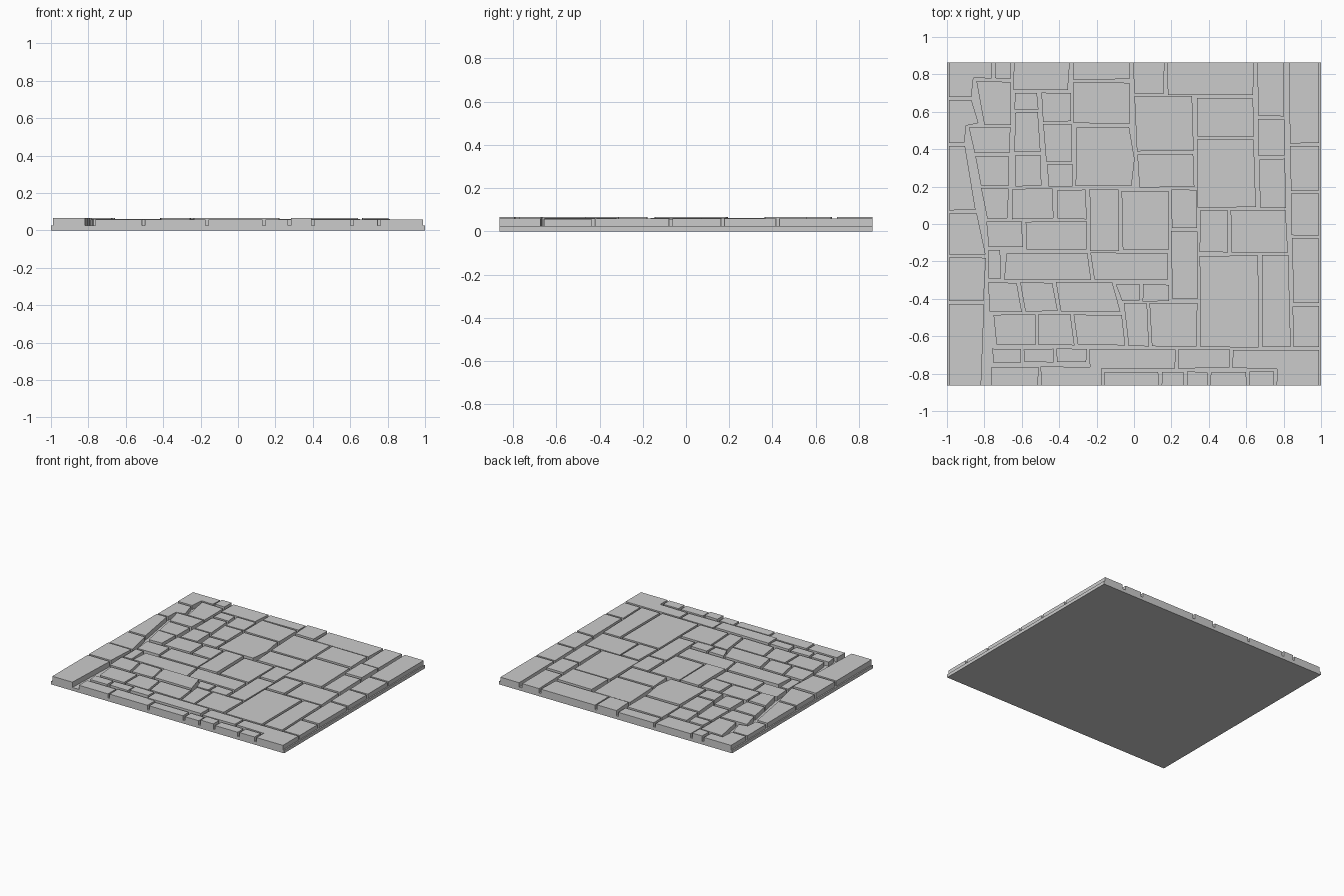
import bpy, bmesh, random
from mathutils import Vector

if "Cube" in bpy.data.objects:
    bpy.data.objects.remove(bpy.data.objects["Cube"])

random.seed(4)
W, T = 0.998, 0.871      # outer limits of the stone layout (before joints)
GAP = 0.008              # half of a joint
BASE = 0.025
bm = bmesh.new()


def inset(pts, d):
    """Shrink a clockwise outline by d on every edge."""
    out, n = [], len(pts)
    for i in range(n):
        p, c, q = (Vector(pts[(i + k) % n]) for k in (-1, 0, 1))
        e1, e2 = (c - p).normalized(), (q - c).normalized()
        n1, n2 = Vector((e1.y, -e1.x)), Vector((e2.y, -e2.x))
        out.append(c + (n1 + n2) * (d / (1 + n1.dot(n2))))
    return out


def stone(*pts):
    """One flat paving stone from its clockwise outline."""
    h = random.choice((0.057, 0.059, 0.061, 0.066))
    r = []
    for x, y in inset(pts, GAP):
        inner = abs(x) < 0.95 and abs(y) < 0.83
        j = 0.003 if inner else 0
        r.append((x + random.uniform(-j, j), y + random.uniform(-j, j)))
    top = [bm.verts.new((x, y, h)) for x, y in r]
    low = [bm.verts.new((x, y, BASE - 0.005)) for x, y in r]
    bm.faces.new(top[::-1])
    bm.faces.new(low)
    for i in range(len(r)):
        k = (i + 1) % len(r)
        bm.faces.new((top[i], top[k], low[k], low[i]))


def column(lt, lb, rt, rb, *ys):
    """Stack of stones: left/right edge x at top and bottom, joints at ys."""
    def x_at(a, b, y):
        return a + (b - a) * (ys[0] - y) / (ys[0] - ys[-1])
    for y0, y1 in zip(ys, ys[1:]):
        stone((x_at(lt, lb, y0), y0), (x_at(rt, rb, y0), y0),
              (x_at(rt, rb, y1), y1), (x_at(lt, lb, y1), y1))


def row(y0, y1, *xs):
    """Course of stones: joints given as x, or (top x, bottom x) if slanted."""
    xs = [x if isinstance(x, tuple) else (x, x) for x in xs]
    for a, b in zip(xs, xs[1:]):
        stone((a[0], y0), (b[0], y0), (b[1], y1), (a[1], y1))


# left border
stone((-W, T), (-.75, T), (-.75, .77), (-.85, .77), (-.86, .67), (-W, .67))
stone((-W, .67), (-.86, .67), (-.82, .535), (-.89, .52), (-.9, .425), (-W, .425))
column(-W, -W, -.895, -.835, .425, .065)
column(-W, -W, -.835, -.785, .065, -.17)
column(-W, -W, -.785, -.81, -.17, -.42, -T)

# small stones at upper left
column(-.75, -.75, -.65, -.65, T, .77)
column(-.85, -.81, -.65, -.65, .77, .525)
column(-.89, -.79, -.655, -.665, .525, .37, .2, .02)
column(-.795, -.785, -.595, -.585, .02, -.13)
column(-.785, -.785, -.71, -.705, -.13, -.3)
column(-.65, -.65, -.335, -.345, T, .71)
column(-.645, -.645, -.51, -.485, .71, .605, .375, .195)
column(-.66, -.66, -.425, -.42, .195, .02)
column(-.505, -.465, -.33, -.32, .71, .54, .325, .195)
column(-.42, -.42, -.25, -.245, .19, .02)
column(-.59, -.585, -.245, -.245, .02, -.145)

# middle
column(-.335, -.33, -.015, -.015, T, .765, .53)
stone((-.315, .525), (-.02, .525), (.01, .35), (-.005, .195), (-.32, .195))
column(-.245, -.245, -.075, -.07, .195, -.15)
column(-.075, -.07, .19, .19, .185, -.145)
column(-.015, -.005, .17, .17, T, .69)
column(-.005, .02, .32, .33, .69, .38, .19)
column(.19, .195, .345, .345, .19, -.03, -.41)
column(.17, .17, .65, .645, T, .68)
column(.33, .33, .645, .66, .68, .46, .08)

# right half and right border
row(.08, -.16, .345, .51, (.82, .83))
row(-.16, -.665, .345, .675, (.83, .845))
column(.65, .665, .81, .82, T, .57, .355, .08)
column(.82, .845, W, W, T, .425, .17, -.07, -.43, -.665)

# lower courses
row(-.148, -.305, (-.69, -.705), (-.245, -.22), .19)
row(-.305, -.475, (-.79, -.78), (-.62, -.59), (-.43, -.395), (-.11, -.06))
row(-.315, -.42, (-.11, -.07), (.04, .035), .195)
row(-.475, -.655, (-.76, -.74), -.52, (-.335, -.31), (-.06, -.035))
row(-.415, -.66, (-.065, -.035), (.075, .09), .345)
row(-.66, -.748, (-.77, -.76), -.595, -.42, -.245)
row(-.66, -.778, -.245, .23, .52)
stone((.52, -.665), (W, -.665), (W, -T), (.755, -T), (.755, -.783), (.52, -.778))

# front edge
row(-.755, -T, -.77, -.505, -.165)
row(-.782, -T, -.165, .14, .275, .4, .61, .755)

bmesh.ops.recalc_face_normals(bm, faces=bm.faces)
me = bpy.data.meshes.new("paving_stones")
bm.to_mesh(me)
bm.free()
bpy.context.collection.objects.link(bpy.data.objects.new("paving_stones", me))

# base slab under the stones
bpy.ops.mesh.primitive_cube_add(size=1, location=(0, 0, BASE / 2))
base = bpy.context.object
base.name = "base_slab"
base.scale = (2, 1.726, BASE)
